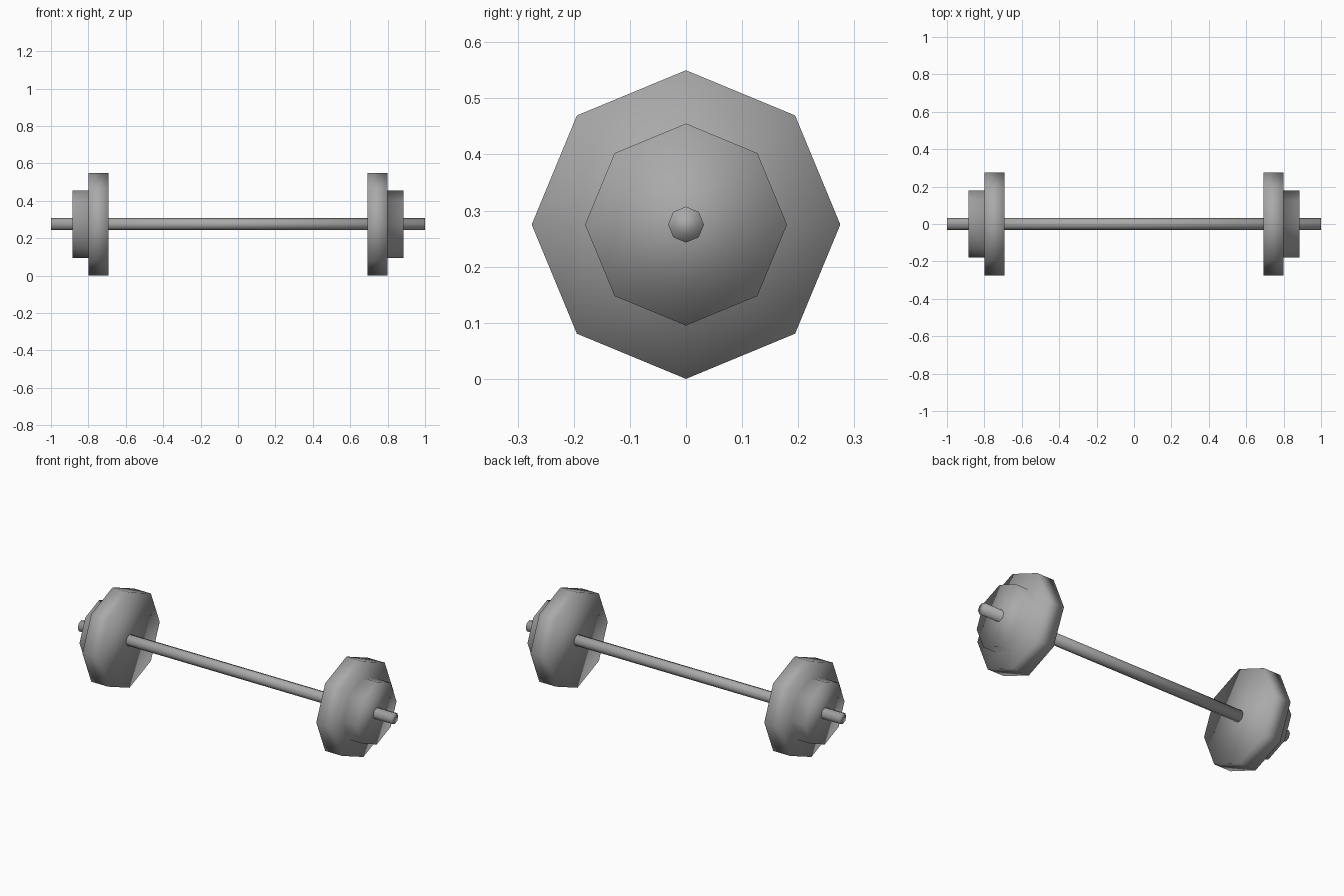
import bpy
import bmesh
from math import cos, sin, pi

cube = bpy.data.objects.get("Cube")
if cube:
    bpy.data.objects.remove(cube, do_unlink=True)

SIDES = 8
AXIS_Z = 0.275

# Single iron grey for the whole barbell
grey = bpy.data.materials.new("iron grey")
grey.use_nodes = True
color = (0.4, 0.4, 0.4, 1)
grey.diffuse_color = color
bsdf = next(n for n in grey.node_tree.nodes if n.type == 'BSDF_PRINCIPLED')
bsdf.inputs["Base Color"].default_value = color


def lathe_x(name, profile):
    """Spin (x, radius) points around the bar axis, closing both ends."""
    bm = bmesh.new()
    rings = []
    for x, r in profile:
        angles = [2 * pi * i / SIDES for i in range(SIDES)]
        rings.append([bm.verts.new((x, r * sin(a), r * cos(a))) for a in angles])
    for a, b in zip(rings, rings[1:]):
        for i in range(SIDES):
            j = (i + 1) % SIDES
            bm.faces.new((a[i], a[j], b[j], b[i]))
    bm.faces.new(rings[0])
    bm.faces.new(rings[-1])
    bmesh.ops.recalc_face_normals(bm, faces=bm.faces)
    for face in bm.faces:
        face.smooth = True
    mesh = bpy.data.meshes.new(name)
    bm.to_mesh(mesh)
    bm.free()
    mesh.materials.append(grey)
    obj = bpy.data.objects.new(name, mesh)
    obj.location.z = AXIS_Z
    bpy.context.collection.objects.link(obj)
    return obj


# Bar
lathe_x("bar", [(-1, 0.032), (1, 0.032)])

# Stepped weights: large inner disc with a smaller outer disc
for side, s in (("left", 1), ("right", -1)):
    steps = [(0.692, 0.275), (0.8, 0.275), (0.8, 0.18), (0.885, 0.18)]
    lathe_x(side + "_weight", [(s * x, r) for x, r in steps])
